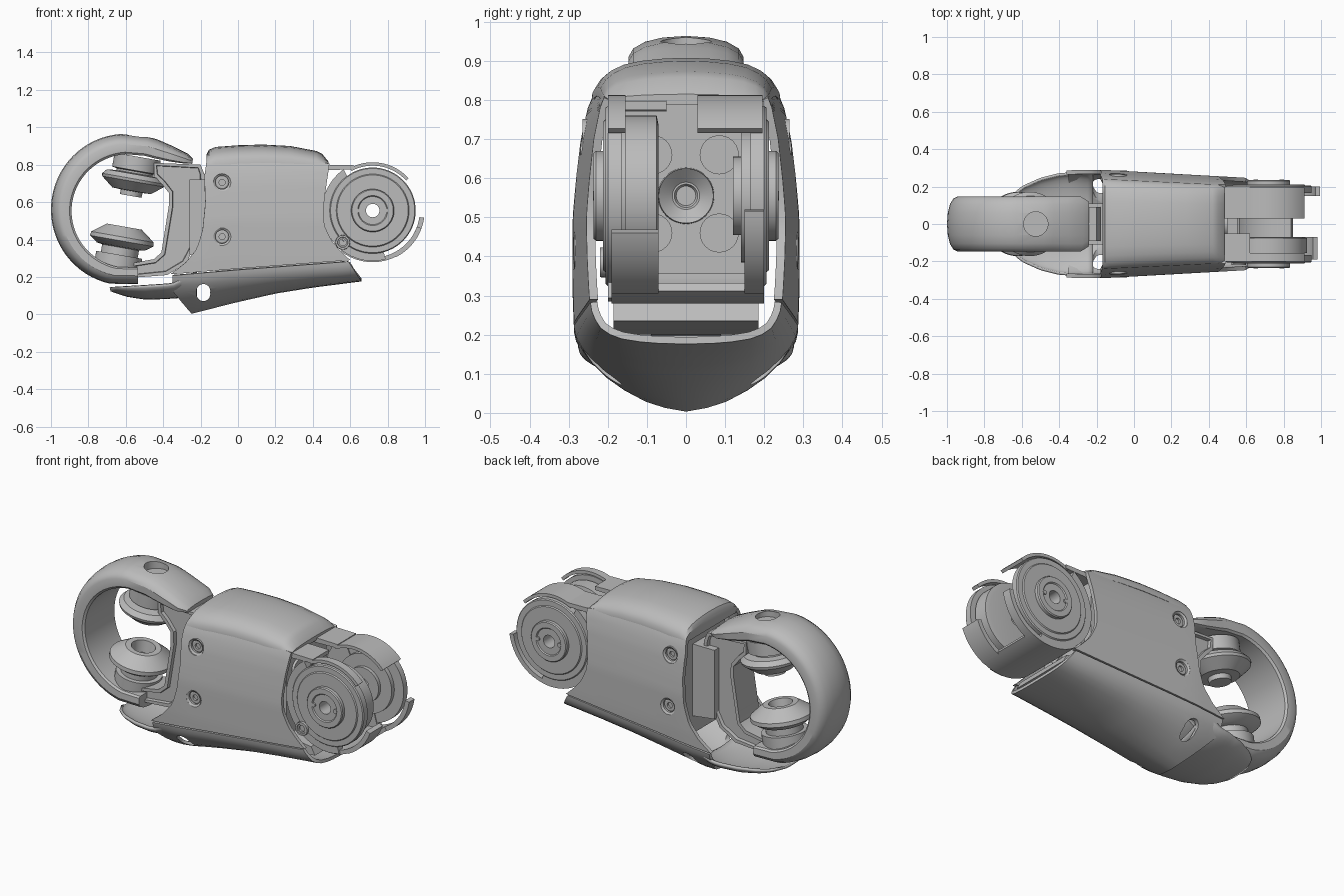
import bpy, bmesh
from math import sin, cos, pi, radians
from mathutils import Matrix, Vector

if "Cube" in bpy.data.objects:
    bpy.data.objects.remove(bpy.data.objects["Cube"])

grey = bpy.data.materials.new("plain_grey")
grey.use_nodes = True
grey.diffuse_color = (0.5, 0.5, 0.5, 1)
grey.node_tree.nodes["Principled BSDF"].inputs["Base Color"].default_value = (0.5, 0.5, 0.5, 1)
parts = []
JX, JZ = 0.72, 0.555  # joint axle


def lerp(a, b, t):
    return a + (b - a) * t


def table(pts, x):
    """Piecewise linear lookup, clamped at both ends."""
    if x <= pts[0][0]:
        return pts[0][1]
    for (x0, y0), (x1, y1) in zip(pts, pts[1:]):
        if x <= x1:
            return lerp(y0, y1, (x - x0) / (x1 - x0))
    return pts[-1][1]


def make(name, bm, matrix=None):
    bmesh.ops.remove_doubles(bm, verts=bm.verts, dist=0.0002)
    bmesh.ops.recalc_face_normals(bm, faces=bm.faces)
    if matrix:
        bm.transform(matrix)
    me = bpy.data.meshes.new(name)
    bm.to_mesh(me)
    bm.free()
    me.materials.append(grey)
    ob = bpy.data.objects.new(name, me)
    bpy.context.collection.objects.link(ob)
    parts.append(ob)
    return ob


def grid(name, rows, caps=False):
    """Skin a list of equally long point rows; caps close the end rows."""
    bm = bmesh.new()
    vs = [[bm.verts.new(p) for p in r] for r in rows]
    for a, b in zip(vs, vs[1:]):
        for i in range(len(a) - 1):
            bm.faces.new((a[i], a[i + 1], b[i + 1], b[i]))
    if caps:
        bm.faces.new(vs[0][:-1])
        bm.faces.new(vs[-1][:-1])
    return make(name, bm)


def revolve(name, prof, matrix, n=48):
    """Spin (radius, height) points about local z."""
    rows = [[(r * cos(2 * pi * k / n), r * sin(2 * pi * k / n), z) for r, z in prof]
            for k in range(n + 1)]
    ob = grid(name, rows)
    ob.data.transform(matrix)
    return ob


def extrude(name, poly, y0, y1, inset=0):
    """Extrude an outline in the xz plane from y0 to y1."""
    bm = bmesh.new()
    f = bm.faces.new([bm.verts.new((x, y0, z)) for x, z in poly])
    ext = bmesh.ops.extrude_face_region(bm, geom=[f])["geom"]
    moved = [v for v in ext if isinstance(v, bmesh.types.BMVert)]
    bmesh.ops.translate(bm, verts=moved, vec=(0, y1 - y0, 0))
    bmesh.ops.recalc_face_normals(bm, faces=bm.faces)
    if inset:
        sides = [f for f in bm.faces if abs(f.normal.y) > 0.9]
        bmesh.ops.inset_individual(bm, faces=sides, thickness=inset, depth=0)
        bmesh.ops.inset_individual(bm, faces=sides, thickness=0.003, depth=-inset)
    return make(name, bm)


def along_y(x, y, z, side=-1):
    return Matrix.Translation((x, y, z)) @ Matrix.Rotation(-side * pi / 2, 4, 'X')


def arc(r, a0, a1, n=20):
    return [(JX + r * cos(radians(lerp(a0, a1, i / n))),
             JZ + r * sin(radians(lerp(a0, a1, i / n)))) for i in range(n + 1)]


def band(name, r0, r1, a0, a1, y0, y1):
    return extrude(name, arc(r1, a0, a1) + arc(r0, a1, a0), y0, y1)


def shell(ob, thick):
    """Mirror a half skin across y and give it thickness."""
    ob.modifiers.new("mirror", 'MIRROR').use_axis = (False, True, False)
    m = ob.modifiers.new("thick", 'SOLIDIFY')
    m.thickness, m.offset = thick, 0


def cut(ob, cutters):
    for c in cutters:
        m = ob.modifiers.new("cut", 'BOOLEAN')
        m.operation, m.object, m.solver = 'DIFFERENCE', c, 'EXACT'
    bpy.context.view_layer.objects.active = ob
    for m in list(ob.modifiers):
        bpy.ops.object.modifier_apply(modifier=m.name)
    for c in cutters:
        parts.remove(c)
        bpy.data.objects.remove(c)


def rod(r, y0, y1):
    return [(0, y0), (r, y0), (r, y1), (0, y1)]


# Body side panels
def seam(x):
    return table([(-0.35, 0.215), (0, 0.245), (0.6, 0.29)], x)


def taper(x):
    return 1 - 0.2 * max(0, x + 0.17)


left_edge = [(0.22, -0.36), (0.28, -0.28), (0.35, -0.22), (0.45, -0.19), (0.6, -0.175), (0.75, -0.18), (0.82, -0.17)]
right_edge = [(0.29, 0.6), (0.33, 0.56), (0.4, 0.5), (0.48, 0.462), (0.555, 0.455), (0.65, 0.465), (0.75, 0.48), (0.82, 0.49)]
half = [(0.2, 0.275), (0.3, 0.279), (0.5, 0.279), (0.6, 0.27), (0.7, 0.258), (0.78, 0.24), (0.82, 0.222)]
rows = []
for j in range(21):
    v = j / 20
    xl, xr = table(left_edge, lerp(0.22, 0.82, v)), table(right_edge, lerp(0.29, 0.81, v))
    row = []
    for i in range(17):
        x = lerp(xl, xr, i / 16)
        z = lerp(seam(x), 0.825 - 0.2 * (x - 0.15) ** 2, v)
        row.append((x, table(half, z) * taper(x), z))
    rows.append(row)
body = grid("body_panels", rows)
shell(body, 0.022)
screws = [(s, z) for s in (-1, 1) for z in (0.415, 0.705)]
cut(body, [revolve("cutter", rod(0.046, -0.1, 0.1), along_y(-0.085, s * 0.28, z)) for s, z in screws])
for s, z in screws:
    y = table(half, z)
    revolve("body_screw", [(0, -0.02), (0.016, -0.02), (0.016, -0.008), (0.03, -0.008), (0.036, -0.012),
                           (0.036, 0.0), (0.047, 0.008), (0.047, -0.03), (0, -0.03)],
            along_y(-0.085, s * y, z, s), 24)

# Lower keel shell
keel_bottom = [(-0.25, 0.012), (-0.1, 0.05), (0, 0.075), (0.2, 0.12), (0.4, 0.152), (0.66, 0.185)]
vee = [(0, 0), (0.18, 0.05), (0.35, 0.13), (0.54, 0.27), (0.7, 0.43), (0.83, 0.6), (0.92, 0.75), (0.98, 0.88), (1, 1)]
flat = [(0, 0), (0.3, 0.02), (0.5, 0.06), (0.7, 0.14), (0.82, 0.25), (0.91, 0.4), (0.96, 0.6), (0.99, 0.8), (1, 1)]
rows = []
for (a, b), (c, d) in zip(vee, flat):
    row = []
    for i in range(17):
        x = lerp(-0.25 - 0.1 * min(1, b / 0.6), 0.66 - 0.07 * d, i / 16)
        t = (x + 0.35) / 1.01
        row.append((x, lerp(a, c, t) * 0.278 * taper(x), lerp(table(keel_bottom, x), seam(x) - 0.006, lerp(b, d, t))))
    rows.append(row)
keel = grid("keel_shell", rows)
shell(keel, 0.018)
cut(keel, [revolve("cutter", rod(0.037, -0.4, 0.4), along_y(-0.185, 0, z), 24) for z in (0.108, 0.125)])

# Scoop under the ring
scoop_top = [(-0.68, 0.145), (-0.5, 0.155), (-0.35, 0.165), (-0.24, 0.225)]
scoop_low = [(-0.68, 0.13), (-0.6, 0.102), (-0.5, 0.086), (-0.4, 0.088), (-0.22, 0.1)]
scoop_wide = [(-0.68, 0.09), (-0.66, 0.14), (-0.6, 0.195), (-0.5, 0.24), (-0.4, 0.265), (-0.3, 0.272)]
rows = []
for i in range(16):
    x = lerp(-0.68, -0.22, i / 15)
    top, low, w = (table(p, x) for p in (scoop_top, scoop_low, scoop_wide))
    rows.append([(x, w * sin(pi / 2 * k / 10), lerp(top, low, cos(pi / 2 * k / 10))) for k in range(11)])
shell(grid("front_scoop", rows), 0.014)

# Domed top cover
cover = [(-0.168, 0.855), (-0.155, 0.88), (-0.12, 0.895), (0, 0.904), (0.13, 0.908), (0.28, 0.9), (0.42, 0.873), (0.45, 0.858), (0.485, 0.815)]
arch = [(1, 0), (0.99, 0.25), (0.93, 0.48), (0.84, 0.66), (0.7, 0.82), (0.5, 0.92), (0.25, 0.98), (0, 1)]
rows = []
for x, top in cover:
    base = 0.822 - 0.2 * (x - 0.15) ** 2 - 0.012
    side = [(x, a * 0.243 * taper(x), lerp(base, top, b)) for a, b in arch]
    row = side + [(p[0], -p[1], p[2]) for p in side[-2::-1]]
    rows.append(row + [row[0]])
grid("top_cover", rows, True)

# Inner core and its end wall fittings
extrude("inner_core", [(-0.12, 0.81), (0.44, 0.81), (0.44, 0.3), (0.6, 0.28), (0.625, 0.235), (0.2, 0.2), (-0.12, 0.2)], -0.185, 0.185)
face_x = Matrix.Rotation(pi / 2, 4, 'Y')
revolve("wall_hub", [(0, 0.02), (0.025, 0.02), (0.03, 0.03), (0.035, 0.03), (0.07, 0.06), (0.072, 0), (0, 0)],
        Matrix.Translation((0.44, 0, JZ)) @ face_x)
for y in (-0.085, 0.085):
    for z in (0.46, 0.66):
        revolve("wall_pad", rod(0.05, 0, 0.015), Matrix.Translation((0.44, y, z)) @ face_x, 24)

# Open ring
pairs = [((-0.24, 0.832), (-0.245, 0.805)), ((-0.27, 0.86), (-0.3, 0.808)), ((-0.35, 0.9), (-0.37, 0.818)),
         ((-0.43, 0.935), (-0.45, 0.835)), ((-0.48, 0.95), (-0.5, 0.848))]
for k in range(33):
    a = radians(lerp(94, 258, k / 32))
    pairs.append(((-0.6 + 0.4 * cos(a), 0.56 + 0.405 * sin(a)), (-0.58 + 0.31 * cos(a), 0.552 + 0.305 * sin(a))))
pairs.append(((-0.535, 0.162), (-0.535, 0.25)))
section = [(0.1, 0.145), (0.5, 0.147), (0.7, 0.135), (0.86, 0.105), (0.96, 0.06), (1, 0)]
section = [(0, 0.135)] + section + [(t, -y) for t, y in section[-2::-1]] + [(0, -0.135)]
rows = []
for n, (o, i) in enumerate(pairs):
    k = 0.82 if n == 0 else 1
    row = [(lerp(i[0], o[0], t), y * k, lerp(i[1], o[1], t)) for t, y in section]
    rows.append(row + [row[0]])
ring = grid("open_ring", rows, True)
cut(ring, [revolve("cutter", rod(0.065, 0, 0.2), Matrix.Translation((-0.525, 0, 0.915)))])

# Bracket joining ring and body
extrude("ring_bracket", [(-0.45, 0.81), (-0.2, 0.8), (-0.18, 0.75), (-0.175, 0.55), (-0.2, 0.42), (-0.28, 0.27),
                         (-0.38, 0.21), (-0.64, 0.19), (-0.64, 0.26), (-0.45, 0.295), (-0.41, 0.33),
                         (-0.37, 0.58), (-0.37, 0.65), (-0.41, 0.7), (-0.45, 0.74)], -0.09, 0.09, 0.02)
extrude("bracket_mount", [(-0.26, 0.72), (-0.1, 0.72), (-0.1, 0.3), (-0.26, 0.32)], -0.11, 0.11)

# Facing rollers
tilt = Matrix.Rotation(radians(10), 4, 'Y')
revolve("upper_roller", [(0, 0.135), (0.125, 0.135), (0.125, 0.06), (0.1, 0.055), (0.1, 0.045), (0.15, 0.04),
                         (0.172, 0.015), (0.168, 0), (0.105, -0.05), (0.06, -0.052), (0.058, -0.078), (0, -0.078)],
        Matrix.Translation((-0.56, 0, 0.71)) @ tilt)
revolve("lower_roller", [(0, 0), (0.055, 0.0), (0.065, 0.068), (0.095, 0.068), (0.17, 0.012), (0.172, -0.01),
                         (0.13, -0.04), (0.1, -0.045), (0.1, -0.085), (0.125, -0.085), (0.125, -0.17), (0, -0.17)],
        Matrix.Translation((-0.62, 0, 0.402)) @ tilt)

# Joint wheels, bored through along the axle
wheel_face = [(0.036, 0.205), (0.036, 0.23), (0.075, 0.23), (0.08, 0.236), (0.11, 0.236), (0.115, 0.23),
              (0.115, 0.212), (0.19, 0.212), (0.195, 0.206), (0.225, 0.206), (0.23, 0.2), (0.23, 0.165)]
revolve("front_wheel", wheel_face + [(0.19, 0.165), (0.19, 0.155), (0.205, 0.155), (0.205, 0.075), (0.18, 0.07),
                                     (0.036, 0.07), (0.036, 0.205)], along_y(JX, 0, JZ, -1), 64)
revolve("rear_wheel", wheel_face + [(0.17, 0.165), (0.17, 0.14), (0.1, 0.14), (0.1, 0.12), (0.036, 0.12),
                                    (0.036, 0.205)], along_y(JX, 0, JZ, 1), 64)
for s in (-1, 1):
    for dx in (-0.07, 0.07):
        revolve("wheel_pin", rod(0.012, 0.228, 0.238), along_y(JX + dx, 0, JZ, s), 16)
    # Side mounts around the wheels
    extrude("joint_mount", arc(0.27, 125, 285) + [(0.76, 0.4), (0.62, 0.48), (0.62, 0.66)], s * 0.16, s * 0.2)
revolve("mount_screw", [(0, 0.205), (0.018, 0.205), (0.018, 0.215), (0.026, 0.215), (0.028, 0.22), (0.038, 0.22),
                        (0.04, 0.19), (0, 0.19)], along_y(0.56, 0, 0.385, -1), 24)

# Guards over and under the wheels
for y0, y1 in ((-0.2, -0.155), (0.03, 0.195)):
    band("upper_guard", 0.24, 0.258, 42, 118, y0, y1)
for y0, y1 in ((-0.2, -0.05), (0.03, 0.2)):
    extrude("guard_link", [(0.43, 0.8), (0.62, 0.797), (0.62, 0.775), (0.43, 0.77)], y0, y1)
band("lower_guard", 0.252, 0.276, -128, -62, -0.19, 0.2)
band("lower_guard_front_arm", 0.252, 0.278, -64, -20, -0.19, -0.07)
band("lower_guard_rear_arm", 0.252, 0.278, -64, -8, 0.15, 0.2)

# Smooth shading with crisp edges
bpy.ops.object.select_all(action='DESELECT')
for ob in parts:
    ob.select_set(True)
bpy.context.view_layer.objects.active = parts[0]
bpy.ops.object.shade_smooth_by_angle(angle=radians(32))
